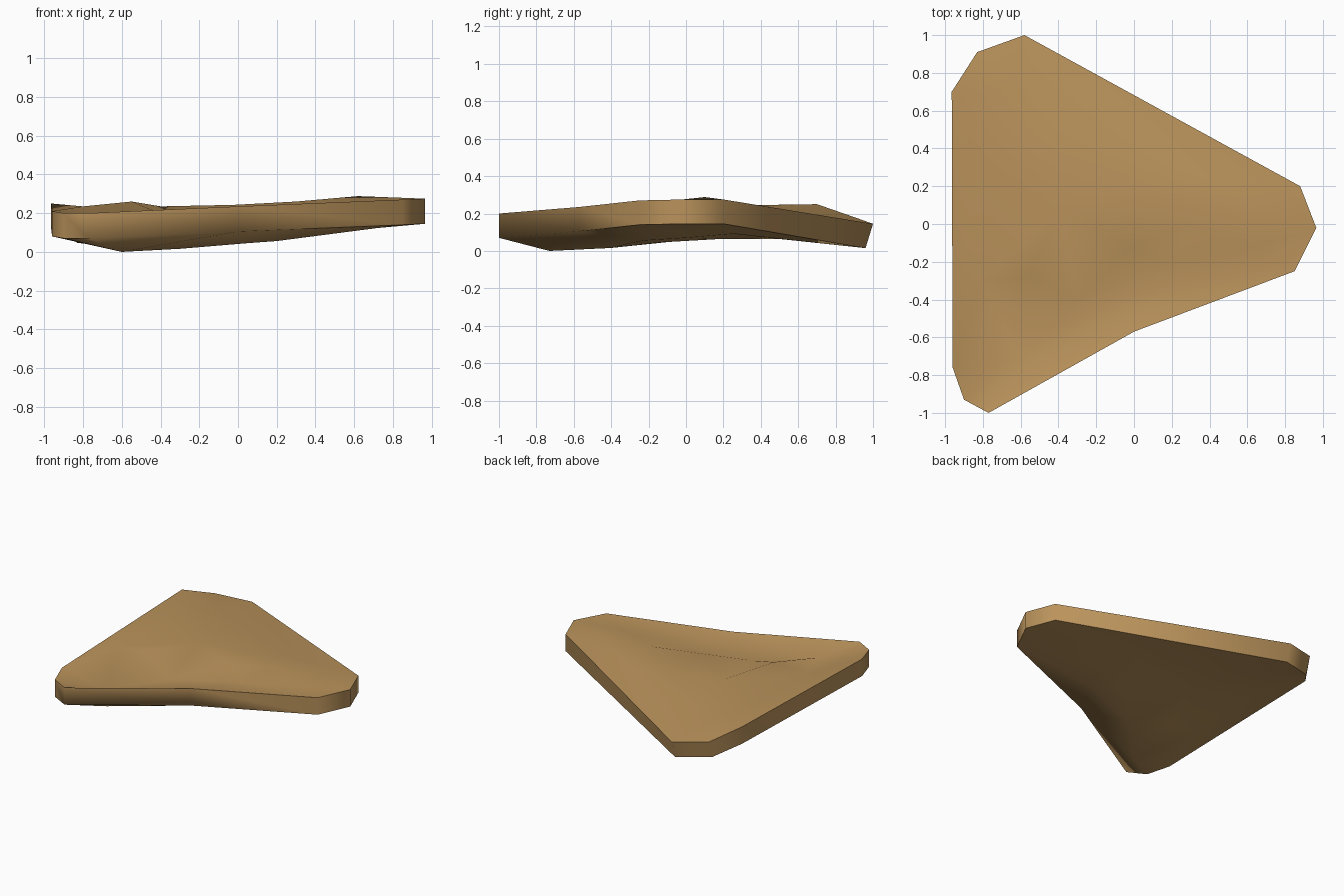
import bpy, bmesh, math
from mathutils import Vector
from mathutils.geometry import delaunay_2d_cdt

if "Cube" in bpy.data.objects:
    bpy.data.objects.remove(bpy.data.objects["Cube"])

THICK = 0.13

# rim of the slab, counter-clockwise (x, y, top height, bottom height)
rim = [(-0.58, 1.0, 0.145), (-0.83, 0.91, 0.177), (-0.965, 0.70, 0.25),
       (-0.96, -0.76, 0.21), (-0.90, -0.93, 0.20), (-0.77, -1.0, 0.20),
       (0.0, -0.57, 0.235), (0.85, -0.25, 0.27), (0.965, -0.02, 0.275),
       (0.88, 0.20, 0.275)]
rim = [(x, y, z, z - THICK) for x, y, z in rim]
# gentle ridge, the valley in front of it, and the dished back
ridge = [(-0.55, -0.28, 0.26, 0.045), (-0.02, -0.13, 0.243, 0.046),
         (0.3, 0.0, 0.26, 0.07), (0.62, 0.1, 0.288, 0.115)]
valley = [(-0.6, -0.73, 0.135, 0.0), (-0.3, -0.4, 0.157, 0.016), (0.05, -0.28, 0.188, 0.045),
          (0.2, -0.22, 0.203, 0.056), (0.65, -0.12, 0.252, 0.117)]
dish = [(-0.8, -0.3, 0.235, 0.085), (-0.8, 0.3, 0.233, 0.10), (-0.4, 0.1, 0.235, 0.068),
        (-0.4, 0.5, 0.203, 0.064), (0.0, 0.2, 0.212, 0.065), (0.35, 0.25, 0.24, 0.092),
        (-0.65, 0.7, 0.195, 0.062)]
pts = rim + ridge + valley + dish

# triangulate inside the rim
co, _, tris, src, _, _ = delaunay_2d_cdt(
    [Vector(p[:2]) for p in pts], [], [list(range(len(rim)))], 1, 1e-5)
heights = [pts[s[0]][2:] for s in src]

bm = bmesh.new()
top = [bm.verts.new((c.x, c.y, h[0])) for c, h in zip(co, heights)]
# underside: flatter bowl; the back rim leans inward
bottom = [bm.verts.new((c.x, c.y - (0.04 if c.y > 0.9 else 0), h[1]))
          for c, h in zip(co, heights)]
for t in tris:
    bm.faces.new([top[i] for i in t])
    bm.faces.new([bottom[i] for i in reversed(t)])

# side wall
where = {s[0]: i for i, s in enumerate(src)}
for k in range(len(rim)):
    a, b = where[k], where[(k + 1) % len(rim)]
    bm.faces.new((top[a], bottom[a], bottom[b], top[b]))
bmesh.ops.recalc_face_normals(bm, faces=bm.faces)

me = bpy.data.meshes.new("warped_slab")
bm.to_mesh(me)
bm.free()
slab = bpy.data.objects.new("warped_slab", me)
bpy.context.collection.objects.link(slab)

# tan colour
mat = bpy.data.materials.new("tan")
mat.diffuse_color = (0.49, 0.29, 0.105, 1)
mat.use_nodes = True
mat.node_tree.nodes["Principled BSDF"].inputs["Base Color"].default_value = mat.diffuse_color
me.materials.append(mat)

bpy.context.view_layer.objects.active = slab
slab.select_set(True)
bpy.ops.object.shade_smooth_by_angle(angle=math.radians(65))
